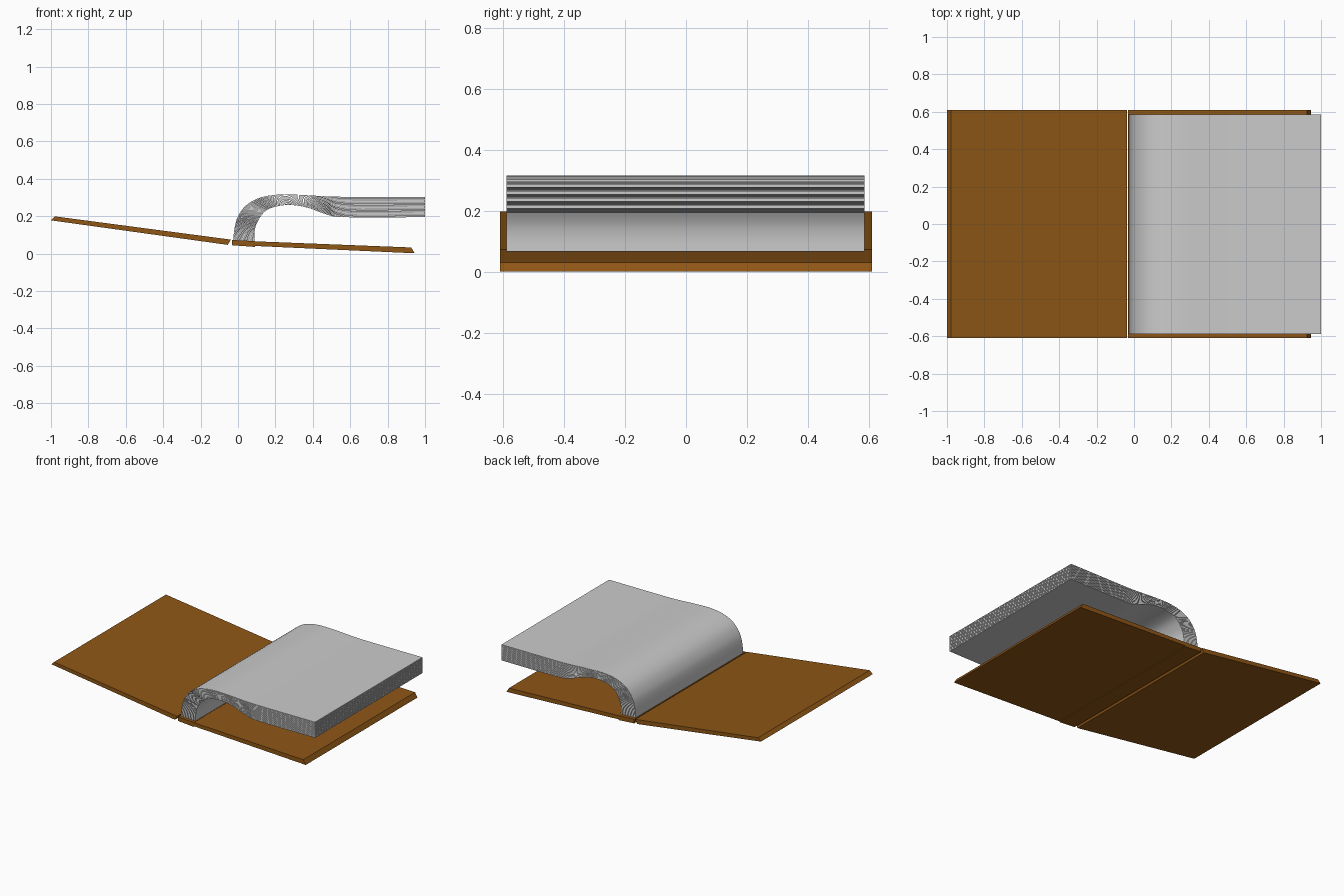
import bpy
from mathutils import Vector

if "Cube" in bpy.data.objects:
    bpy.data.objects.remove(bpy.data.objects["Cube"])

brown = bpy.data.materials.new("cover_brown")
brown.diffuse_color = (0.275, 0.094, 0.008, 1)
brown.use_nodes = True
brown.node_tree.nodes["Principled BSDF"].inputs["Base Color"].default_value = brown.diffuse_color


def prism(name, profile, y0, y1, mat=None):
    """Extrude a closed x/z outline from y0 to y1."""
    n = len(profile)
    verts = [(x, y, z) for y in (y0, y1) for x, z in profile]
    faces = [(i, i + n, (i + 1) % n + n, (i + 1) % n) for i in range(n)]
    h = n // 2
    # side caps as a strip of quads between the two halves of the outline
    for i in range(h - 1):
        a, b, c, d = i, i + 1, n - 2 - i, n - 1 - i
        faces.append((a, b, c, d))
        faces.append((d + n, c + n, b + n, a + n))
    me = bpy.data.meshes.new(name)
    me.from_pydata(verts, [], faces)
    me.update()
    ob = bpy.data.objects.new(name, me)
    bpy.context.collection.objects.link(ob)
    if mat:
        me.materials.append(mat)
    return ob


def smooth_path(pts, steps=4):
    """Catmull-Rom curve through the points."""
    p = [Vector(q) for q in pts]
    p = [2 * p[0] - p[1]] + p + [2 * p[-1] - p[-2]]
    out = []
    for i in range(1, len(p) - 2):
        a, b, c, d = p[i - 1:i + 3]
        for k in range(steps):
            t = k / steps
            out.append(0.5 * (2 * b + (c - a) * t + (2 * a - 5 * b + 4 * c - d) * t * t
                              + (3 * b - a - 3 * c + d) * t ** 3))
    return out + [p[-2]]


# Cover boards and spine
prism("left_cover", [(-1, 0.178), (-0.055, 0.047), (-0.038, 0.075), (-0.978, 0.199)],
      -0.61, 0.61, brown)
prism("spine", [(-0.031, 0.045), (0.09, 0.036), (0.09, 0.067), (-0.031, 0.073)],
      -0.61, 0.61, brown)
prism("right_cover", [(0.09, 0.041), (0.945, 0.002), (0.926, 0.033), (0.09, 0.066)],
      -0.61, 0.61, brown)

# Page stack: sheets blended between the outer and inner curves
outer = smooth_path([(-0.026, 0.07), (-0.018, 0.14), (0.0, 0.2), (0.045, 0.26), (0.12, 0.3),
                     (0.22, 0.316), (0.34, 0.314), (0.46, 0.307), (0.57, 0.304), (1, 0.304)])
inner = smooth_path([(0.088, 0.068), (0.09, 0.12), (0.105, 0.17), (0.145, 0.225), (0.2, 0.25),
                     (0.28, 0.26), (0.38, 0.243), (0.47, 0.21), (0.57, 0.194), (1, 0.194)])


def layer(t):
    return [tuple(a.lerp(b, t)) for a, b in zip(outer, inner)]


SHEETS = 24
for s in range(SHEETS):
    top = layer(s / SHEETS)
    bottom = layer((s + 0.8) / SHEETS)
    page = prism(f"page_{s + 1:02d}", bottom + top[::-1], -0.588, 0.585)
    bpy.ops.object.select_all(action='DESELECT')
    page.select_set(True)
    bpy.context.view_layer.objects.active = page
    bpy.ops.object.shade_smooth_by_angle()
